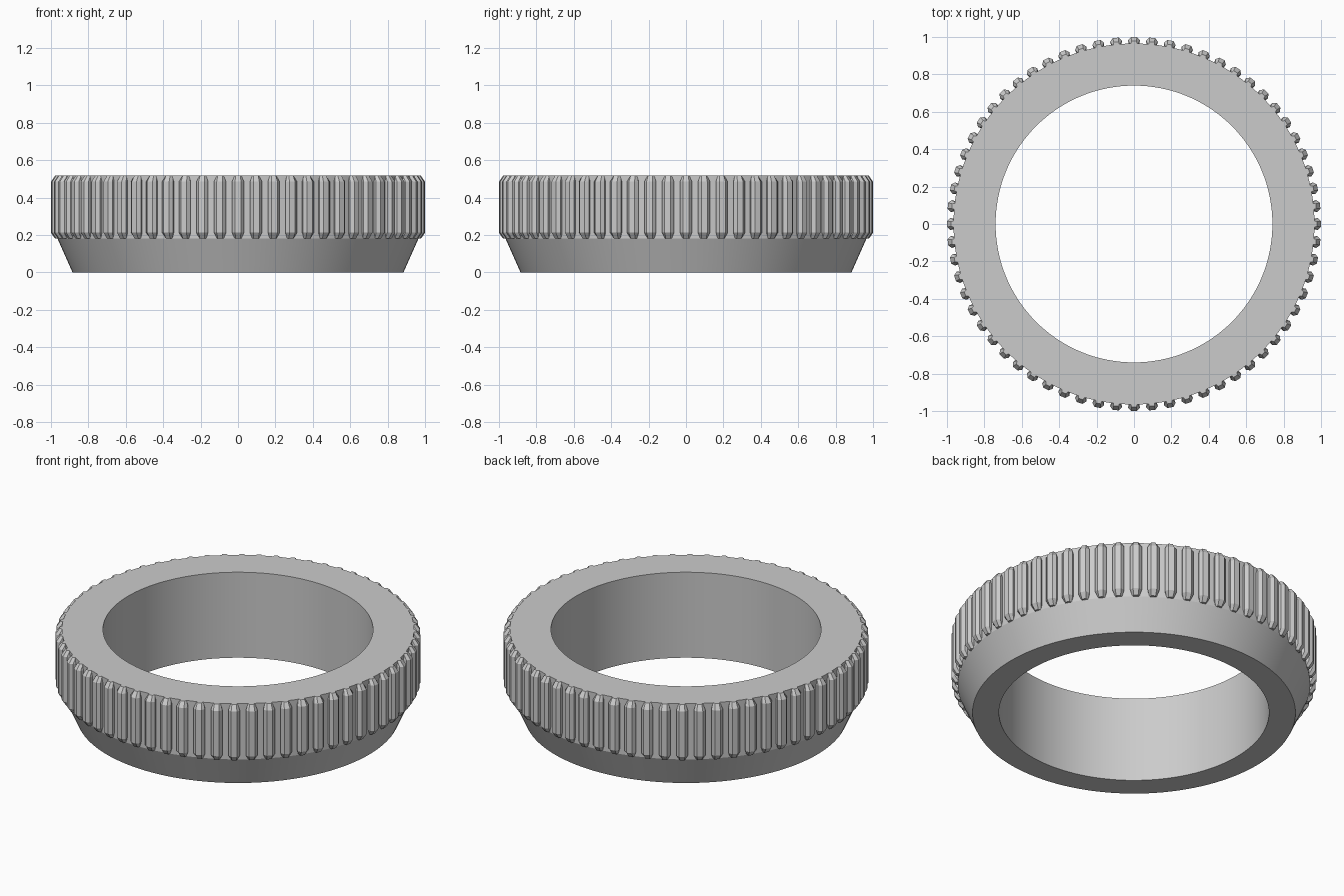
import bpy, bmesh, math

cube = bpy.data.objects.get("Cube")
if cube:
    bpy.data.objects.remove(cube, do_unlink=True)

grey = bpy.data.materials.new("plain grey")
grey.use_nodes = True
COLOR = (0.6, 0.6, 0.6, 1)
grey.diffuse_color = COLOR
grey.node_tree.nodes["Principled BSDF"].inputs["Base Color"].default_value = COLOR

SEGMENTS, RIBS = 128, 64


def add_object(name, bm):
    bmesh.ops.recalc_face_normals(bm, faces=bm.faces)
    mesh = bpy.data.meshes.new(name)
    bm.to_mesh(mesh)
    bm.free()
    mesh.materials.append(grey)
    obj = bpy.data.objects.new(name, mesh)
    bpy.context.collection.objects.link(obj)
    return obj


def polar(bm, radius, offset, z, angle):
    """Vertex at a radius and sideways offset, turned about the z axis."""
    c, s = math.cos(angle), math.sin(angle)
    return bm.verts.new((radius * c - offset * s, radius * s + offset * c, z))


# Ring body: closed profile with a tapered lower skirt, spun round z
profile = [(0.74, 0), (0.885, 0), (0.965, 0.18), (0.965, 0.517), (0.74, 0.517)]
bm = bmesh.new()
loops = [[polar(bm, r, 0, z, math.tau * i / SEGMENTS) for r, z in profile]
         for i in range(SEGMENTS)]
for i, a in enumerate(loops):
    b = loops[(i + 1) % SEGMENTS]
    for j in range(len(profile)):
        k = (j + 1) % len(profile)
        bm.faces.new((a[j], b[j], b[k], a[k]))
ring = add_object("ring_body", bm)
bpy.ops.object.select_all(action="DESELECT")
ring.select_set(True)
bpy.context.view_layer.objects.active = ring
bpy.ops.object.shade_smooth_by_angle(angle=math.radians(20))

# Grip ribs: raised flat-fronted bars with chamfered sides and ends
# Each section: height, outer radius, half width at the front and at the sides
sections = [(0.18, 0.978, 0.012, 0.018), (0.212, 1.0, 0.016, 0.032),
            (0.485, 1.0, 0.016, 0.032), (0.517, 0.978, 0.012, 0.018)]
bm = bmesh.new()
for i in range(RIBS):
    angle = math.tau * i / RIBS
    rows = []
    for z, outer, front, side in sections:
        middle = outer - 0.018
        outline = [(0.95, -side * 0.8), (middle, -side), (outer, -front),
                   (outer, front), (middle, side), (0.95, side * 0.8)]
        rows.append([polar(bm, r, o, z, angle) for r, o in outline])
    for a, b in zip(rows, rows[1:]):
        for j in range(len(a)):
            k = (j + 1) % len(a)
            bm.faces.new((a[j], a[k], b[k], b[j]))
    bm.faces.new(rows[0])
    bm.faces.new(rows[-1])
add_object("grip_ribs", bm)
